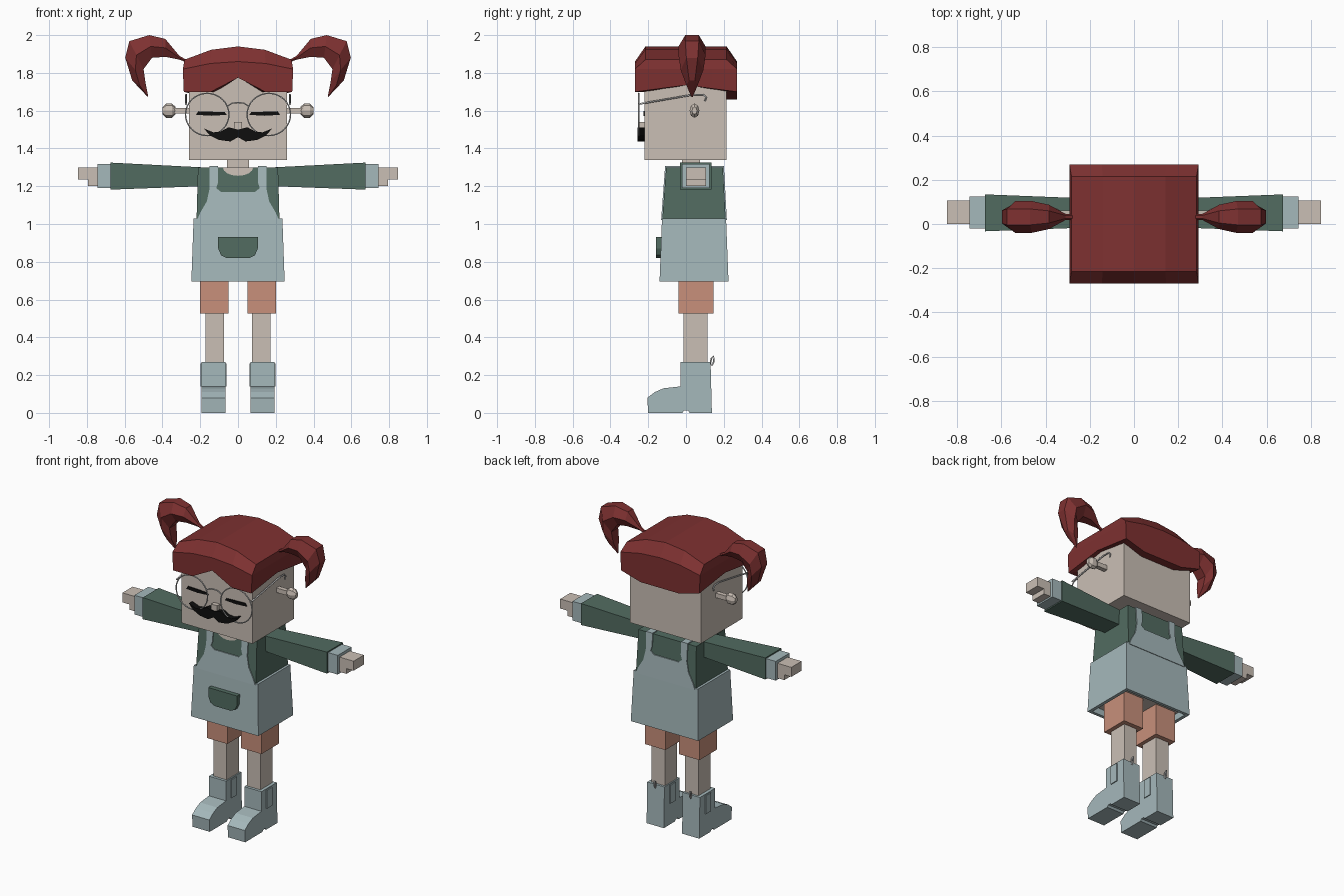
import bpy
import bmesh
import math
from mathutils import Vector

if "Cube" in bpy.data.objects:
    bpy.data.objects.remove(bpy.data.objects["Cube"], do_unlink=True)


def material(name, *rgb):
    linear = [((c / 255 + 0.055) / 1.055) ** 2.4 for c in rgb] + [1]
    mat = bpy.data.materials.new(name)
    mat.use_nodes = True
    mat.diffuse_color = linear
    mat.node_tree.nodes["Principled BSDF"].inputs["Base Color"].default_value = linear
    return mat


skin = material("skin", 202, 191, 181)
red_hair = material("red hair", 126, 49, 49)
green = material("green cloth", 82, 108, 97)
blue = material("pale blue cloth", 165, 184, 187)
tan = material("tan shorts", 200, 144, 123)
metal = material("dark metal", 85, 85, 88)
black = material("black", 14, 14, 14)


def finish(name, bm, mat):
    bmesh.ops.recalc_face_normals(bm, faces=bm.faces)
    mesh = bpy.data.meshes.new(name)
    bm.to_mesh(mesh)
    bm.free()
    mesh.materials.append(mat)
    obj = bpy.data.objects.new(name, mesh)
    bpy.context.collection.objects.link(obj)
    return obj


def loft_rings(bm, rings):
    loops = [[bm.verts.new(point) for point in ring] for ring in rings]
    count = len(loops[0])
    for low, high in zip(loops, loops[1:]):
        for i in range(count):
            j = (i + 1) % count
            bm.faces.new((low[i], low[j], high[j], high[i]))
    return loops


def loft(name, mat, rings):
    bm = bmesh.new()
    loops = loft_rings(bm, rings)
    bm.faces.new(loops[0])
    bm.faces.new(loops[-1])
    return finish(name, bm, mat)


def rect(x, y, z):
    return [(x[0], y[0], z), (x[1], y[0], z), (x[1], y[1], z), (x[0], y[1], z)]


def rect_yz(x, y, z):
    return [(x, y[0], z[0]), (x, y[1], z[0]), (x, y[1], z[1]), (x, y[0], z[1])]


def box(name, mat, x, y, z):
    return loft(name, mat, [rect(x, y, z[0]), rect(x, y, z[1])])


def slab(name, mat, outline, near, far):
    """Extrude an (x, z) outline between two depths; depths may depend on z."""
    return loft(name, mat, [[(x, depth(z), z) for x, z in outline] for depth in (near, far)])


def flat(y):
    return lambda z: y


def mirrored(half):
    return half + [(-x, z) for x, z in reversed(half) if x]


def wire(name, mat, points, radius, cyclic=False):
    curve = bpy.data.curves.new(name, "CURVE")
    curve.dimensions = "3D"
    curve.bevel_depth = radius
    curve.bevel_resolution = 1
    spline = curve.splines.new("POLY")
    spline.points.add(len(points) - 1)
    for target, point in zip(spline.points, points):
        target.co = (*point, 1)
    spline.use_cyclic_u = cyclic
    obj = bpy.data.objects.new(name, curve)
    bpy.context.collection.objects.link(obj)
    return obj


# Head, neck and nose
box("head", skin, (-0.26, 0.26), (-0.22, 0.215), (1.34, 1.81))
box("neck", skin, (-0.058, 0.058), (-0.02, 0.075), (1.25, 1.36))
box("nose", skin, (-0.022, 0.022), (-0.25, -0.21), (1.49, 1.54))

# Hair cap: one outline of the unit square, lofted up from the fringe
STEPS = (-1, -0.5, 0, 0.5, 1)
outline = [(u, -1) for u in STEPS] + [(1, v) for v in STEPS[1:4]]
outline += [(-u, -v) for u, v in outline]


def fringe(u, v):
    if v == -1:
        return 1.70 + 0.075 * max(0, 1 - 2 * abs(u))
    if v == 1:
        return 1.70 - 0.04 * min(1, 2 - 2 * abs(u))
    return 1.70 + 0.035 * (1 - abs(v))


def cap_ring(width, depth, height):
    return [(u * width, v * depth, height(u, v)) for u, v in outline]


bm = bmesh.new()
crown = loft_rings(bm, [
    cap_ring(0.24, 0.20, fringe),
    cap_ring(0.287, 0.27, fringe),
    cap_ring(0.292, 0.27, lambda u, v: 1.82 + 0.04 * (1 - u * u)),
    cap_ring(0.283, 0.215, lambda u, v: 1.87 + 0.07 * (1 - u * u)),
])[-1]
for strip in ((0, 1, 11, 12, 13, 14, 15), (1, 2, 10, 11), (2, 3, 9, 10), (3, 4, 5, 6, 7, 8, 9)):
    bm.faces.new([crown[i] for i in strip])
finish("hair_cap", bm, red_hair)

# Moustache
slab("moustache", black, mirrored([
    (0, 1.50), (0.05, 1.512), (0.09, 1.49), (0.13, 1.485), (0.18, 1.505),
    (0.15, 1.47), (0.10, 1.445), (0.04, 1.437), (0, 1.46)]), flat(-0.257), flat(-0.215))

# Torso and skirt share a gentle outward slope
def front(z):
    return -0.105 - (1.3 - z) * 0.074


def back(z):
    return 0.195 + (1.3 - z) * 0.055


loft("torso", green, [rect((-w, w), (front(z), back(z)), z) for w, z in ((0.22, 1.0), (0.212, 1.3))])
loft("skirt", blue, [
    rect((-0.22, 0.22), (-0.115, 0.20), 0.74),
    rect((-0.225, 0.225), (-0.12, 0.205), 0.695),
    rect((-0.247, 0.247), (-0.14, 0.225), 0.695),
    rect((-0.235, 0.235), (-0.127, 0.212), 1.03)])
box("skirt_lining", skin, (-0.218, 0.218), (-0.113, 0.198), (0.732, 0.75))

# Bib with shoulder straps, on the front and the back
bib = mirrored([
    (0, 1.17), (0.09, 1.17), (0.115, 1.19), (0.105, 1.22), (0.105, 1.305),
    (0.152, 1.305), (0.15, 1.19), (0.165, 1.12), (0.20, 1.06), (0.217, 1.02), (0, 1.02)])
slab("front_bib", blue, bib, lambda z: front(z) - 0.006, lambda z: front(z) + 0.002)
slab("back_bib", blue, bib, lambda z: back(z) + 0.006, lambda z: back(z) - 0.002)
neckline = [(0.08 * math.cos(a), 1.30 + 0.045 * math.sin(a))
            for a in (math.pi * (1 + i / 8) for i in range(9))]
slab("neckline", skin, neckline, lambda z: front(z) - 0.004, lambda z: front(z) + 0.002)
slab("pocket", green, mirrored([
    (0, 0.93), (0.105, 0.93), (0.105, 0.87), (0.09, 0.835), (0.06, 0.82), (0, 0.82)]),
    flat(-0.16), flat(-0.125))

# Glasses bridge
wire("glasses_bridge", metal, [(x, -0.25, z) for x, z in mirrored(
    [(0.055, 1.625), (0.03, 1.64), (0, 1.643)])], 0.004)

# Pigtail sections: outer point, inner point, half depth
pigtail = [
    ((0.27, 1.868), (0.27, 1.855), 0.012), ((0.31, 1.89), (0.31, 1.87), 0.014),
    ((0.385, 1.98), (0.385, 1.885), 0.055), ((0.47, 2.0), (0.455, 1.88), 0.072),
    ((0.575, 1.968), (0.50, 1.82), 0.072), ((0.597, 1.88), (0.49, 1.75), 0.06),
    ((0.56, 1.76), (0.482, 1.71), 0.03), ((0.48, 1.675), (0.475, 1.672), 0.004)]


def pigtail_ring(side, outer, inner, depth):
    ring = []
    for blend, offset in ((0, -0.5), (0, 0.5), (0.5, 1), (1, 0.5), (1, -0.5), (0.5, -1)):
        x, z = Vector(outer).lerp(Vector(inner), blend)
        ring.append((side * x, 0.032 + offset * depth, z))
    return ring


# Boot profile in depth and height
boot = [(-0.20, 0), (-0.205, 0.08), (-0.165, 0.11), (-0.12, 0.13), (-0.03, 0.14), (-0.03, 0.27),
        (0.13, 0.27), (0.137, 0), (0.02, 0), (0.01, 0.012), (-0.01, 0.012), (-0.02, 0)]

for label, side in (("right", -1), ("left", 1)):
    def span(a, b):
        return sorted((side * a, side * b))

    loft(label + "_pigtail", red_hair, [pigtail_ring(side, *section) for section in pigtail])

    # Ear: a stalk with a faceted knob
    box(label + "_ear_stalk", skin, span(0.25, 0.35), (0.03, 0.06), (1.585, 1.615))
    loft(label + "_ear", skin, [
        [(side * x, 0.045 + 0.026 * r * math.cos(i * math.pi / 4),
          1.60 + 0.038 * r * math.sin(i * math.pi / 4)) for i in range(8)]
        for x, r in ((0.33, 0.5), (0.35, 1), (0.38, 1), (0.40, 0.5))])

    # Closed eye with lashes
    slab(label + "_eye", black, [(side * x, z) for x, z in (
        (0.06, 1.578), (0.07, 1.592), (0.21, 1.597), (0.222, 1.578), (0.14, 1.573))],
        flat(-0.225), flat(-0.217))

    # Glasses rim and temple arm
    wire(label + "_glasses_rim", metal, [
        (side * 0.163 + 0.115 * math.cos(a), -0.25, 1.58 + 0.112 * math.sin(a))
        for a in (i * math.pi / 16 for i in range(32))], 0.004, True)
    wire(label + "_glasses_arm", metal, [(side * 0.275, y, z) for y, z in (
        (-0.25, 1.635), (0.04, 1.685), (0.09, 1.685), (0.107, 1.67), (0.10, 1.65))], 0.005)

    # Strap over the shoulder
    box(label + "_strap", blue, span(0.105, 0.152), (-0.111, 0.201), (1.297, 1.306))

    # Sleeve, cuff and hand
    loft(label + "_sleeve", green, [
        rect_yz(side * 0.19, (-0.015, 0.115), (1.20, 1.30)),
        rect_yz(side * 0.675, (-0.033, 0.134), (1.182, 1.325))])
    box(label + "_cuff", blue, span(0.66, 0.745), (-0.02, 0.125), (1.19, 1.317))
    box(label + "_fingers", skin, span(0.74, 0.847), (0, 0.107), (1.235, 1.298))
    box(label + "_palm", skin, span(0.74, 0.795), (0, 0.107), (1.20, 1.24))

    # Leg, shorts and boot
    box(label + "_shorts", tan, span(0.05, 0.20), (-0.04, 0.145), (0.525, 0.74))
    box(label + "_leg", skin, span(0.075, 0.172), (-0.012, 0.115), (0.25, 0.54))
    loft(label + "_boot", blue, [[(side * x, y, z) for y, z in boot] for x in (0.067, 0.193)])
    for name, x in (("inner", 0.065), ("outer", 0.195)):
        box(label + "_boot_panel_" + name, blue, span(x - 0.004, x + 0.004), (0.02, 0.075), (0.14, 0.262))
    wire(label + "_boot_loop", blue, [(side * 0.13, y, z) for y, z in (
        (0.125, 0.25), (0.135, 0.29), (0.147, 0.30), (0.147, 0.27), (0.135, 0.25))], 0.005)
